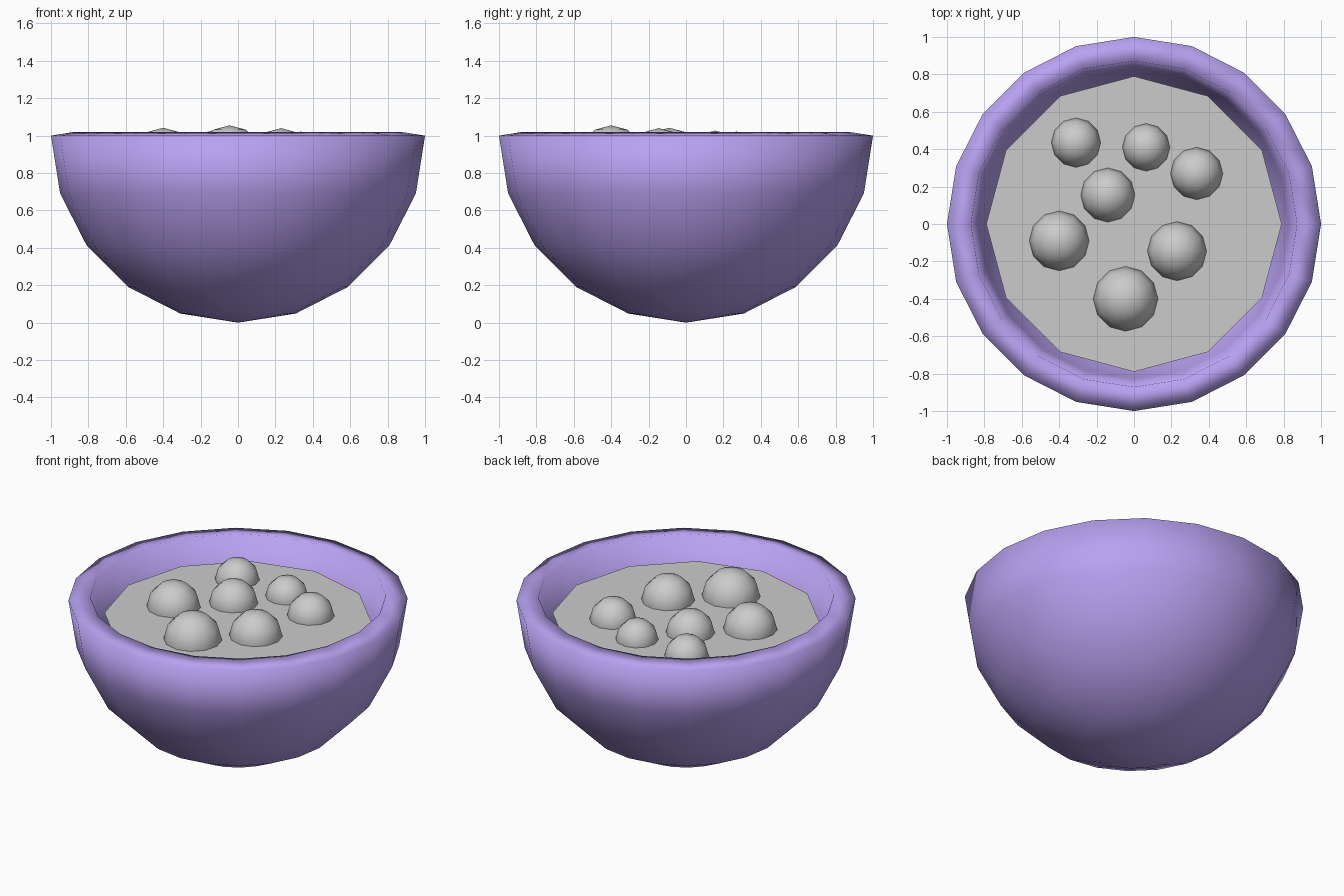
import bpy, bmesh, math
from mathutils import Matrix

if "Cube" in bpy.data.objects:
    bpy.data.objects.remove(bpy.data.objects["Cube"])


def add_object(name, bm):
    mesh = bpy.data.meshes.new(name)
    bm.to_mesh(mesh)
    bm.free()
    mesh.shade_smooth()
    obj = bpy.data.objects.new(name, mesh)
    bpy.context.collection.objects.link(obj)
    return obj


purple = bpy.data.materials.new("purple")
purple.diffuse_color = (0.48, 0.36, 0.88, 1)
purple.use_nodes = True
purple.node_tree.nodes["Principled BSDF"].inputs["Base Color"].default_value = purple.diffuse_color

# Bowl: lower half of a sphere, thickened inwards
bm = bmesh.new()
bmesh.ops.create_uvsphere(bm, u_segments=20, v_segments=10, radius=1,
                          matrix=Matrix.Translation((0, 0, 1)))
upper = [v for v in bm.verts if v.co.z > 1.01]
bmesh.ops.delete(bm, geom=upper, context='VERTS')
bowl = add_object("bowl", bm)
bowl.data.materials.append(purple)
wall = bowl.modifiers.new("wall", 'SOLIDIFY')
wall.thickness = 0.13
wall.offset = -1

# Flat liquid surface
SURFACE_Z = 0.882
bm = bmesh.new()
bmesh.ops.create_circle(bm, cap_ends=True, segments=12, radius=0.79,
                        matrix=Matrix.Translation((0, 0, SURFACE_Z)))
add_object("liquid_surface", bm)

# Half-submerged balls: x, y, radius
balls = [(-0.31, 0.435, 0.132), (0.065, 0.41, 0.127), (0.335, 0.27, 0.14),
         (-0.14, 0.155, 0.145), (-0.40, -0.09, 0.16), (0.23, -0.145, 0.158),
         (-0.045, -0.40, 0.173)]
for i, (x, y, r) in enumerate(balls, 1):
    bm = bmesh.new()
    bmesh.ops.create_uvsphere(bm, u_segments=12, v_segments=6, radius=r)
    ball = add_object(f"floating_ball_{i}", bm)
    ball.location = (x, y, SURFACE_Z)
